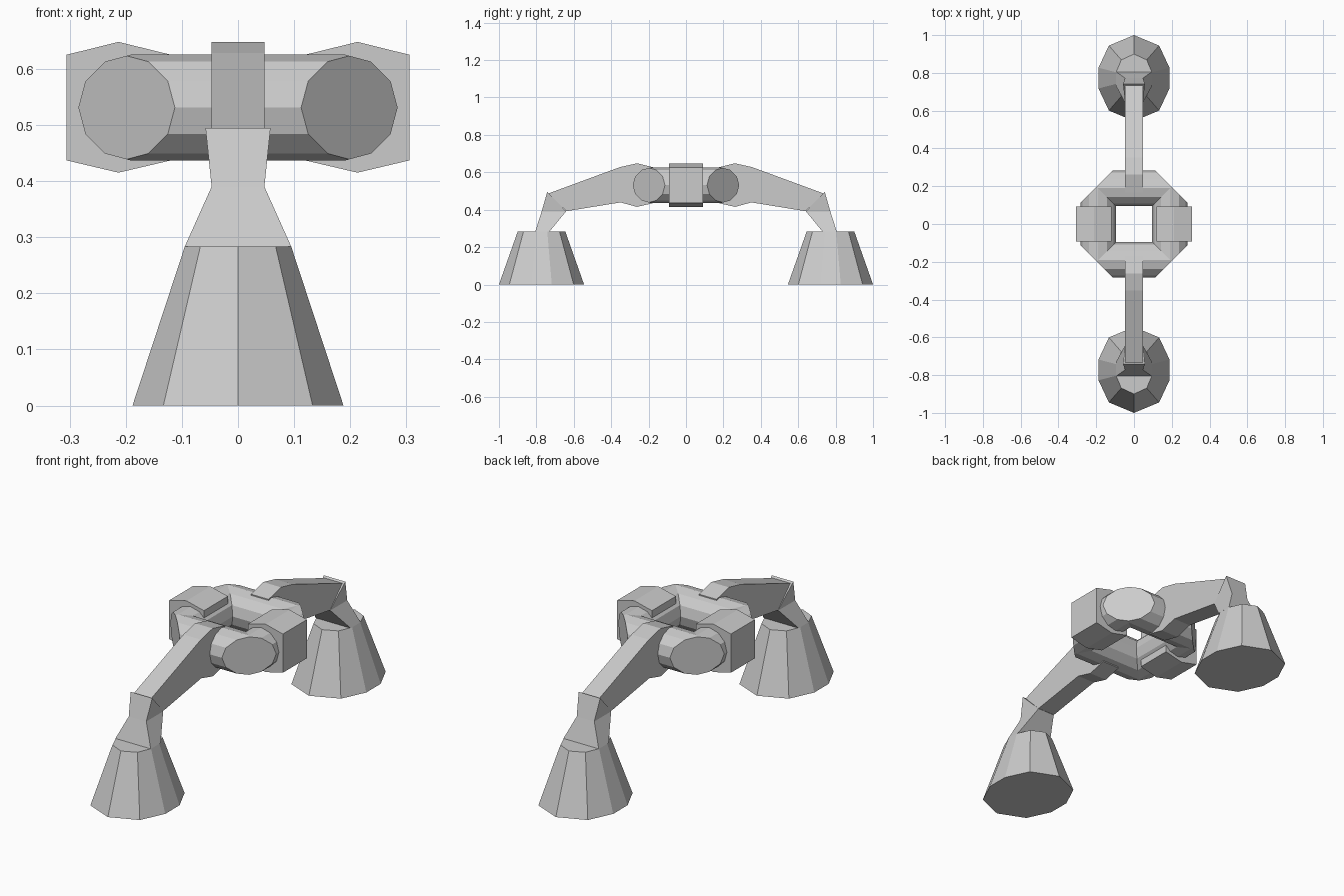
import bpy, bmesh
from math import sin, cos, pi, sqrt
from mathutils import Vector

if "Cube" in bpy.data.objects:
    bpy.data.objects.remove(bpy.data.objects["Cube"])


def finish(name, bm):
    bmesh.ops.recalc_face_normals(bm, faces=bm.faces[:])
    me = bpy.data.meshes.new(name)
    bm.to_mesh(me)
    bm.free()
    ob = bpy.data.objects.new(name, me)
    bpy.context.collection.objects.link(ob)
    return ob


def loft(name, rings, closed=False):
    """Skin a list of point rings; cap the ends, or join last to first."""
    bm = bmesh.new()
    loops = [[bm.verts.new(p) for p in ring] for ring in rings]
    n = len(loops[0])
    pairs = list(zip(loops, loops[1:] + loops[:1])) if closed else list(zip(loops, loops[1:]))
    for a, b in pairs:
        for i in range(n):
            j = (i + 1) % n
            bm.faces.new((a[i], a[j], b[j], b[i]))
    if not closed:
        bm.faces.new(loops[0])
        bm.faces.new(loops[-1])
    return finish(name, bm)


# Hub: square ring of 12-sided tube with the four corners sliced flat
Z, D, R = 0.531, 0.19, 0.0945
rings = []
for sx, sy in ((1, 1), (-1, 1), (-1, -1), (1, -1)):
    ring = []
    for k in range(12):
        a = k * pi / 6
        d = D + R * cos(a)
        ring.append((sx * d, sy * d, Z + R * sin(a)))
    rings.append(ring)
hub = loft("hub_ring", rings, closed=True)
bm = bmesh.new()
bm.from_mesh(hub.data)
for sx in (1, -1):
    for sy in (1, -1):
        no = Vector((sx, sy, 0)).normalized()
        cut = bmesh.ops.bisect_plane(bm, geom=bm.verts[:] + bm.edges[:] + bm.faces[:],
                                     plane_co=no * 0.397 / sqrt(2), plane_no=no,
                                     clear_outer=True)
        edges = [e for e in cut["geom_cut"] if isinstance(e, bmesh.types.BMEdge)]
        bmesh.ops.contextual_create(bm, geom=edges)
bmesh.ops.recalc_face_normals(bm, faces=bm.faces[:])
bm.to_mesh(hub.data)
bm.free()

# Side clamps: six-sided blocks with ridged top and bottom
clamp = [(0.119, 0.437), (0.213, 0.415), (0.306, 0.437),
         (0.306, 0.625), (0.213, 0.648), (0.119, 0.625)]
for s, side in ((1, "right"), (-1, "left")):
    loft("clamp_" + side, [[(s * x, y, z) for x, z in clamp] for y in (-0.092, 0.092)])

# Legs: arm, ankle and foot on the front and back
arm = [(0.168, 0.437), (0.262, 0.415), (0.35, 0.439), (0.64, 0.392),
       (0.735, 0.487), (0.352, 0.628), (0.262, 0.648), (0.168, 0.625)]
ankle = [  # inner y, z, outer y, z, half width inner, half width outer
    (0.64, 0.391, 0.742, 0.495, 0.047, 0.058),
    (0.642, 0.39, 0.772, 0.39, 0.047, 0.047),
    (0.73, 0.283, 0.806, 0.283, 0.095, 0.095)]
half = [(0, 0.2275), (0.133, 0.172), (0.188, 0.055),
        (0.188, -0.055), (0.133, -0.172), (0, -0.2275)]
foot = half + [(-x, y) for x, y in half[-2:0:-1]]
for s, end in ((1, "back"), (-1, "front")):
    loft("arm_" + end, [[(x, s * y, z) for y, z in arm] for x in (-0.047, 0.047)])
    loft("ankle_" + end, [[(-wi, s * yi, zi), (wi, s * yi, zi), (wo, s * yo, zo), (-wo, s * yo, zo)]
                          for yi, zi, yo, zo, wi, wo in ankle])
    loft("foot_" + end, [[(x * kx, s * (0.7725 + y * ky), z) for x, y in foot]
                         for kx, ky, z in ((1, 1, 0), (0.505, 0.56, 0.283))])
